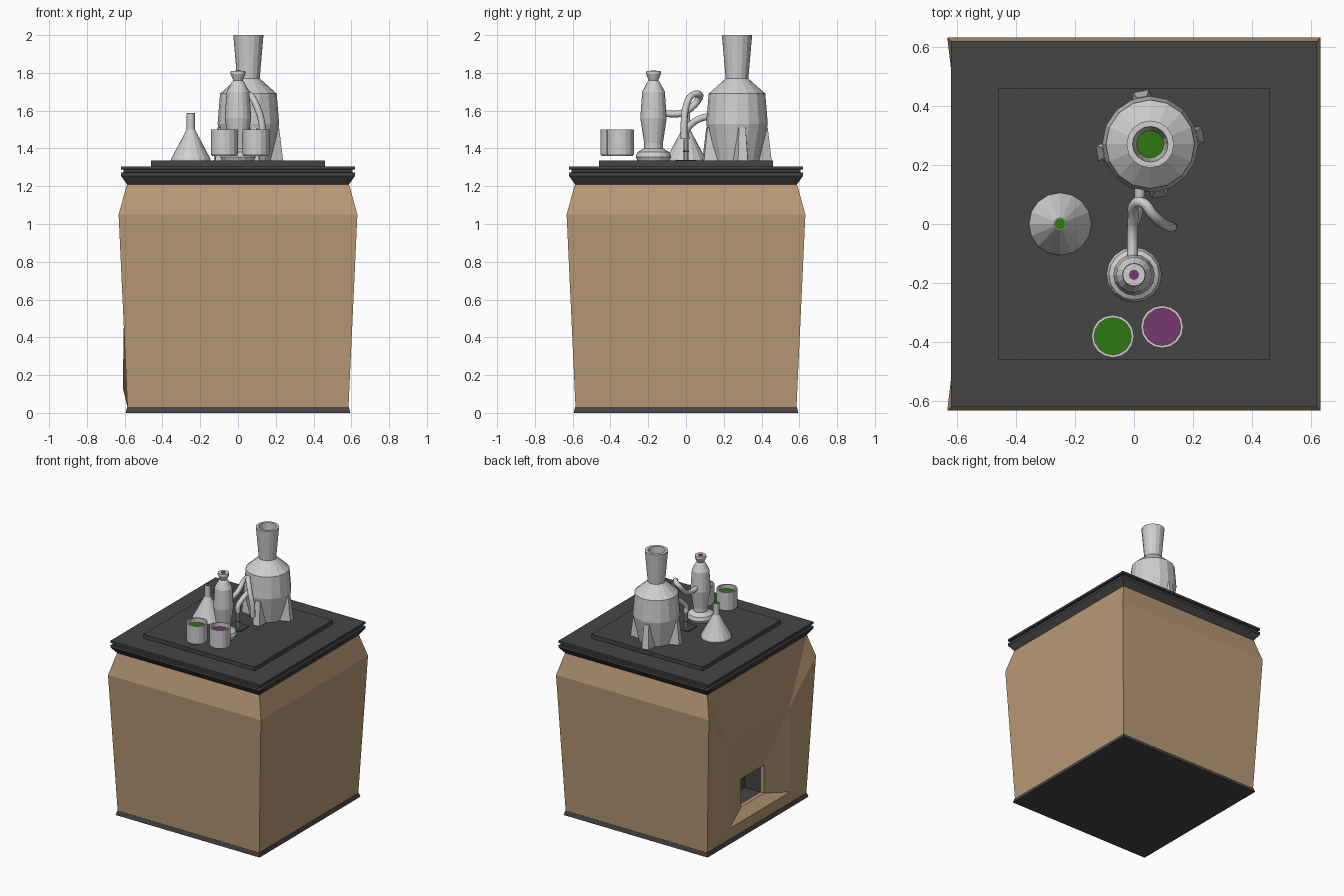
import bpy, bmesh, math
from mathutils import Vector

cube = bpy.data.objects.get("Cube")
if cube:
    bpy.data.objects.remove(cube, do_unlink=True)


def material(name, rgb):
    m = bpy.data.materials.new(name)
    m.diffuse_color = (*rgb, 1)
    m.use_nodes = True
    m.node_tree.nodes["Principled BSDF"].inputs["Base Color"].default_value = (*rgb, 1)
    return m


WOOD = material("tan_wood", (0.48, 0.32, 0.18))
DARK = material("charcoal", (0.06, 0.06, 0.06))
GLASS = material("pale_glass", (0.62, 0.62, 0.62))
GREEN = material("green_liquid", (0.03, 0.19, 0.006))
PURPLE = material("purple_liquid", (0.18, 0.04, 0.155))


def finish(name, bm, *mats, recalc=True):
    if recalc:
        bmesh.ops.recalc_face_normals(bm, faces=bm.faces)
    mesh = bpy.data.meshes.new(name)
    bm.to_mesh(mesh)
    bm.free()
    for m in mats:
        mesh.materials.append(m)
    ob = bpy.data.objects.new(name, mesh)
    bpy.context.collection.objects.link(ob)
    return ob


def smooth(ob, angle):
    bpy.ops.object.select_all(action='DESELECT')
    ob.select_set(True)
    bpy.context.view_layer.objects.active = ob
    bpy.ops.object.shade_smooth_by_angle(angle=math.radians(angle))


def square_stack(name, levels, mat):
    """Square rings (half width, z) bridged and capped."""
    bm = bmesh.new()
    rings = [[bm.verts.new((sx * h, sy * h, z)) for sx, sy in ((-1, -1), (1, -1), (1, 1), (-1, 1))]
             for h, z in levels]
    for a, b in zip(rings, rings[1:]):
        for i in range(4):
            j = (i + 1) % 4
            bm.faces.new((a[i], a[j], b[j], b[i]))
    bm.faces.new(rings[0])
    bm.faces.new(rings[-1])
    return finish(name, bm, mat)


def lathe(name, centre, profile, mat, sides=16):
    """Turned part from (radius, z) points, capped at both ends."""
    bm = bmesh.new()
    rings = []
    for r, z in profile:
        rings.append([bm.verts.new((centre[0] + r * math.cos(math.tau * i / sides),
                                    centre[1] + r * math.sin(math.tau * i / sides), z))
                      for i in range(sides)])
    for a, b in zip(rings, rings[1:]):
        for i in range(sides):
            j = (i + 1) % sides
            bm.faces.new((a[i], a[j], b[j], b[i]))
    bm.faces.new(rings[0])
    bm.faces.new(rings[-1])
    return finish(name, bm, mat)


def tube(name, points, radius):
    curve = bpy.data.curves.new(name, 'CURVE')
    curve.dimensions = '3D'
    curve.bevel_depth = radius
    curve.bevel_resolution = 2
    curve.resolution_u = 5
    curve.use_fill_caps = True
    s = curve.splines.new('BEZIER')
    s.bezier_points.add(len(points) - 1)
    for bp, p in zip(s.bezier_points, points):
        bp.co = p
        bp.handle_left_type = bp.handle_right_type = 'AUTO'
    curve.materials.append(GLASS)
    ob = bpy.data.objects.new(name, curve)
    bpy.context.collection.objects.link(ob)


# Cabinet body, with a sunken hatch on the -x side
bm = bmesh.new()
LEVELS = ((0.585, 0.03), (0.632, 1.05), (0.588, 1.21))
rings = [[bm.verts.new((sx * h, sy * h, z)) for sx, sy in ((-1, -1), (1, -1), (1, 1), (-1, 1))]
         for h, z in LEVELS]
for a, b in zip(rings, rings[1:]):
    for i in range(3):
        bm.faces.new((a[i], a[i + 1], b[i + 1], b[i]))
bm.faces.new(rings[0])
bm.faces.new(rings[2])


def hatch_ring(half, low, high, x_low, x_high):
    return [bm.verts.new(p) for p in ((x_low, -half, low), (x_low, half, low),
                                      (x_high, half, high), (x_high, -half, high))]


frame = hatch_ring(0.36, 0.13, 0.75, -0.61, -0.6)
opening = hatch_ring(0.137, 0.19, 0.40, -0.55, -0.55)
reveal = hatch_ring(0.137, 0.19, 0.40, -0.525, -0.525)
back = hatch_ring(0.137, 0.19, 0.40, -0.39, -0.39)
low, mid, top = rings
bm.faces.new((low[0], low[3], frame[1], frame[0]))
bm.faces.new((frame[3], frame[2], top[3], top[0]))
for c, f_low, f_high in ((0, 0, 3), (3, 1, 2)):
    bm.faces.new((low[c], mid[c], frame[f_high], frame[f_low]))
    bm.faces.new((mid[c], top[c], frame[f_high]))
for a, b, slot in ((frame, opening, 0), (opening, reveal, 0), (reveal, back, 1)):
    for i in range(4):
        j = (i + 1) % 4
        bm.faces.new((a[i], a[j], b[j], b[i])).material_index = slot
bm.faces.new(back).material_index = 1
finish("cabinet_body", bm, WOOD, DARK)

# Base plate and stepped worktop
square_stack("base_plate", ((0.595, 0), (0.587, 0.03)), DARK)
square_stack("worktop", ((0.588, 1.21), (0.62, 1.255), (0.62, 1.272), (0.607, 1.274),
                         (0.607, 1.288), (0.62, 1.29), (0.62, 1.305)), DARK)
square_stack("work_mat", ((0.46, 1.305), (0.46, 1.335)), DARK)
square_stack("burner_base", ((0.056, 1.335), (0.056, 1.34)), DARK)

# Large flask with open neck and four fins
FLASK = (0.055, 0.27)
lathe("large_flask", FLASK, ((0.12, 1.335), (0.163, 1.53), (0.15, 1.69), (0.06, 1.77),
                             (0.08, 2.0), (0.06, 2.0), (0.046, 1.78)), GLASS)
lathe("large_flask_liquid", FLASK, ((0.046, 1.775), (0.046, 1.783)), GREEN)
for k in range(4):
    a = math.radians(10 + 90 * k)
    out, side = Vector((math.cos(a), math.sin(a), 0)), Vector((-math.sin(a), math.cos(a), 0))
    origin = Vector((*FLASK, 0))
    bm = bmesh.new()
    ends = []
    for s in (-1, 1):
        ends.append([bm.verts.new(origin + out * r + side * s * w + Vector((0, 0, z)))
                     for r, w, z in ((0.09, 0.045, 1.335), (0.182, 0.026, 1.335),
                                     (0.162, 0.018, 1.51), (0.12, 0.03, 1.51))])
    for i in range(4):
        j = (i + 1) % 4
        bm.faces.new((ends[0][i], ends[0][j], ends[1][j], ends[1][i]))
    for e in ends:
        bm.faces.new(e)
    finish("flask_fin", bm, GLASS)

# Conical flask
CONE = (-0.25, 0)
lathe("conical_flask", CONE, ((0.106, 1.335), (0.104, 1.345), (0.022, 1.50), (0.022, 1.585)), GLASS)
lathe("conical_flask_liquid", CONE, ((0.019, 1.58), (0.019, 1.587)), GREEN)

# Slim bottle on a flared foot
BOTTLE = (0, -0.172)
lathe("slim_bottle", BOTTLE, ((0.085, 1.335), (0.094, 1.355), (0.085, 1.38), (0.05, 1.40),
                              (0.05, 1.43), (0.07, 1.56), (0.06, 1.70), (0.034, 1.75),
                              (0.025, 1.76), (0.04, 1.795), (0.038, 1.81)), GLASS)
lathe("slim_bottle_liquid", BOTTLE, ((0.017, 1.806), (0.017, 1.812)), PURPLE)

# Two cups
for name, c, liquid in (("green_cup", (-0.072, -0.38), GREEN), ("purple_cup", (0.095, -0.348), PURPLE)):
    cup = lathe(name, c, ((0.066, 1.36), (0.072, 1.37), (0.072, 1.50), (0.063, 1.50),
                          (0.063, 1.46)), GLASS)
    lathe(name + "_liquid", c, ((0.063, 1.46), (0.063, 1.468)), liquid)

# Burner post
lathe("burner_post", (0, 0), ((0.014, 1.34), (0.014, 1.46)), GLASS, 10)
lathe("burner_band", (0, 0), ((0.017, 1.38), (0.017, 1.388)), DARK, 10)

# Curled tubes
tube("bottle_tube", ((-0.005, -0.12, 1.585), (-0.005, -0.03, 1.585), (-0.003, 0.02, 1.61),
                     (0.005, 0.07, 1.665), (0.03, 0.072, 1.685), (0.065, 0.03, 1.68),
                     (0.1, 0.0, 1.62), (0.125, -0.01, 1.54), (0.13, -0.01, 1.45)), 0.018)
tube("flask_tube", ((0.02, 0.13, 1.57), (0.018, 0.08, 1.56), (0.01, 0.03, 1.53),
                    (0.0, 0.0, 1.49), (0.0, 0.0, 1.45)), 0.018)
